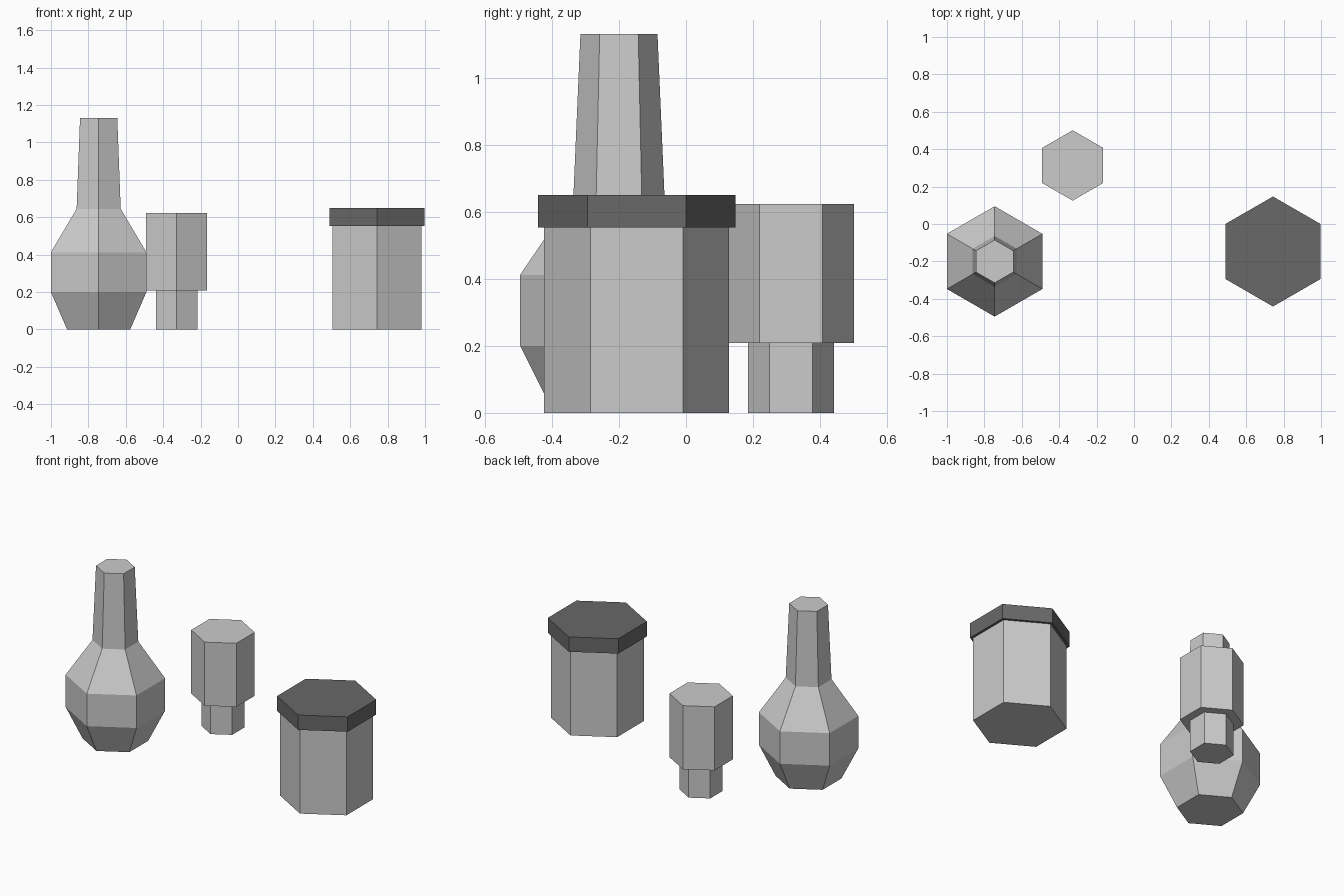
import bpy, bmesh
from math import sin, cos, pi

if "Cube" in bpy.data.objects:
    bpy.data.objects.remove(bpy.data.objects["Cube"])

SIDES = 6


def turned(name, x, y, profile, color=None):
    """Six-sided closed solid from (radius, z) pairs, corners pointing along y."""
    bm = bmesh.new()
    rings = []
    for r, z in profile:
        rings.append([bm.verts.new((r * cos(pi / 2 + 2 * pi * i / SIDES),
                                    r * sin(pi / 2 + 2 * pi * i / SIDES), z))
                      for i in range(SIDES)])
    for a, b in zip(rings, rings[1:]):
        for i in range(SIDES):
            j = (i + 1) % SIDES
            bm.faces.new((a[i], a[j], b[j], b[i]))
    bm.faces.new(rings[0][::-1])
    bm.faces.new(rings[-1])
    bmesh.ops.recalc_face_normals(bm, faces=bm.faces)
    mesh = bpy.data.meshes.new(name)
    bm.to_mesh(mesh)
    bm.free()
    obj = bpy.data.objects.new(name, mesh)
    obj.location = (x, y, 0)
    bpy.context.collection.objects.link(obj)
    if color:
        mat = bpy.data.materials.new(name + "_dark")
        mat.diffuse_color = color
        mat.use_nodes = True
        mat.node_tree.nodes["Principled BSDF"].inputs["Base Color"].default_value = mat.diffuse_color
        mesh.materials.append(mat)
    return obj


# Long-necked bottle
turned("bottle", -0.745, -0.2,
       [(0.195, 0), (0.295, 0.2), (0.295, 0.412), (0.136, 0.645), (0.115, 1.13)])

# Cup on a narrower foot
turned("cup", -0.328, 0.313,
       [(0.128, 0), (0.128, 0.208), (0.188, 0.208), (0.188, 0.623)])

# Wide jar with a dark overhanging lid
turned("jar_body", 0.743, -0.147, [(0.276, 0), (0.276, 0.553)])
turned("jar_lid", 0.743, -0.147, [(0.294, 0.553), (0.294, 0.65)],
       (0.14, 0.14, 0.14, 1))
